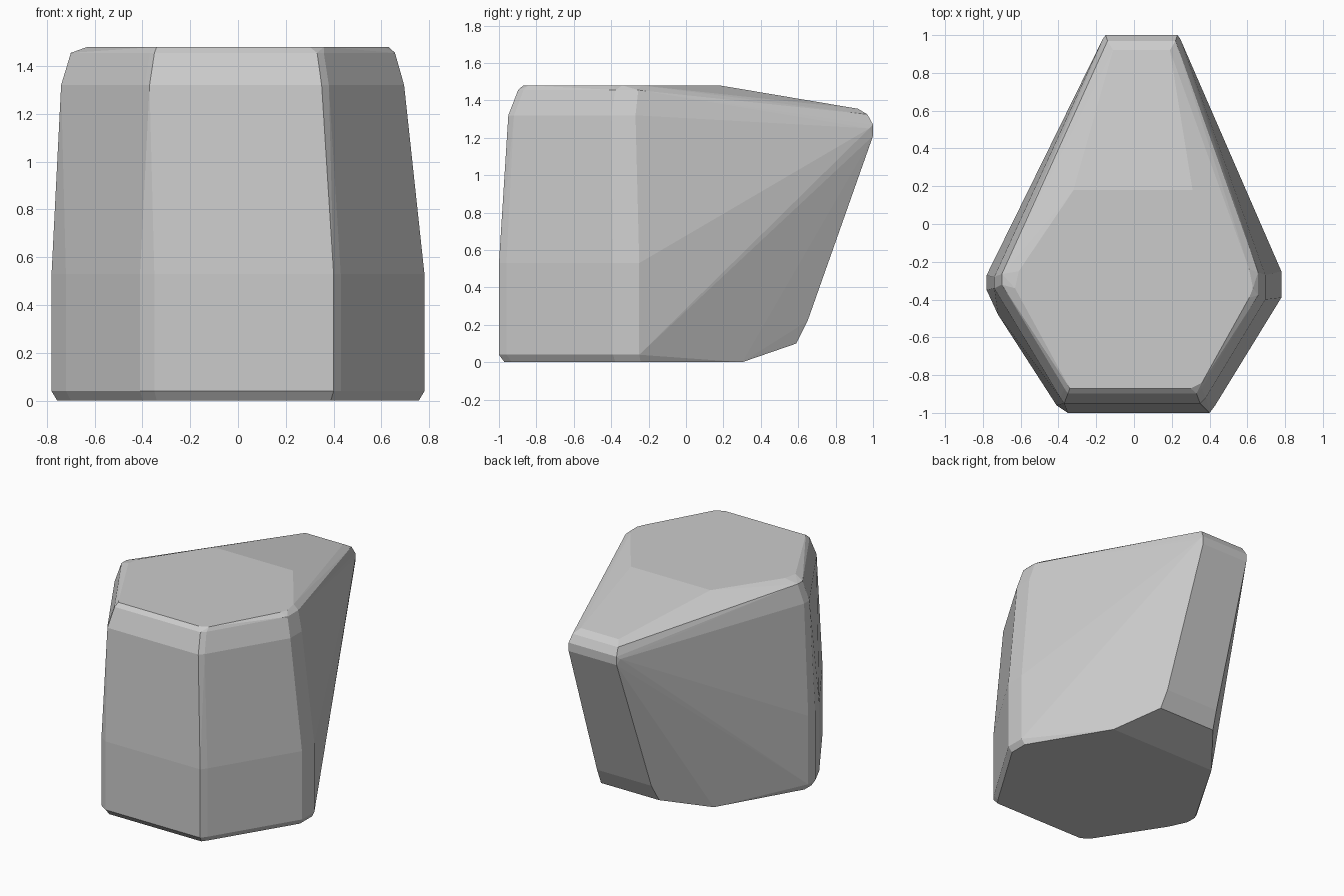
import bpy, bmesh, math

if "Cube" in bpy.data.objects:
    bpy.data.objects.remove(bpy.data.objects["Cube"])

# Body outline (front edge and sides), counter-clockwise seen from above
body = [(-0.35, -1), (0.40, -1), (0.43, -0.96), (0.50, -0.83), (0.78, -0.39),
        (0.78, -0.25), (-0.78, -0.27), (-0.78, -0.35), (-0.72, -0.48), (-0.41, -0.96)]
# Shoulder outline, where the walls start to round over
shoulder = [(-0.37, -0.95), (0.35, -0.95), (0.38, -0.92), (0.695, -0.40),
            (0.695, -0.27), (-0.74, -0.28), (-0.74, -0.34), (-0.39, -0.92)]
# Flat top outline
crown = [(-0.34, -0.87), (0.30, -0.87), (0.36, -0.84), (0.61, -0.39), (0.63, -0.34),
         (0.61, -0.24), (0.31, 0.18), (-0.32, 0.18), (-0.61, -0.25), (-0.63, -0.34),
         (-0.60, -0.39)]


def ring(outline, z, scale=1.0):
    return [(x * scale, y * scale, z) for x, y in outline]


def pair(x0, x1, y, z):
    return [(x0, y, z), (x1, y, z)]


points = ring(body, 0, 0.97) + ring(body, 0.04) + ring(body, 0.53)
points += ring(shoulder, 1.32) + ring(crown, 1.48)
points += ring(shoulder, 1.455, 0.945)

# Bevelled underside rising to the back
points += pair(-0.43, 0.43, 0.30, 0.0)
points += pair(-0.20, 0.26, 0.59, 0.10)
points += pair(-0.18, 0.25, 0.65, 0.22)

# Overhanging nose at the back
points += pair(-0.15, 0.23, 1.00, 1.21)
points += pair(-0.15, 0.23, 1.00, 1.27)
points += pair(-0.165, 0.245, 0.98, 1.25)
points += pair(-0.14, 0.22, 0.97, 1.325)
points += pair(-0.11, 0.19, 0.92, 1.355)

# Wrap the sections in one faceted convex skin
bm = bmesh.new()
for p in points:
    bm.verts.new(p)
hull = bmesh.ops.convex_hull(bm, input=bm.verts)
loose = [v for v in bm.verts if not v.link_faces]
bmesh.ops.delete(bm, geom=loose, context='VERTS')
bmesh.ops.dissolve_limit(bm, angle_limit=math.radians(1), verts=bm.verts, edges=bm.edges)
bmesh.ops.recalc_face_normals(bm, faces=bm.faces)

mesh = bpy.data.meshes.new("faceted_rock")
bm.to_mesh(mesh)
bm.free()
rock = bpy.data.objects.new("faceted_rock", mesh)
bpy.context.collection.objects.link(rock)
